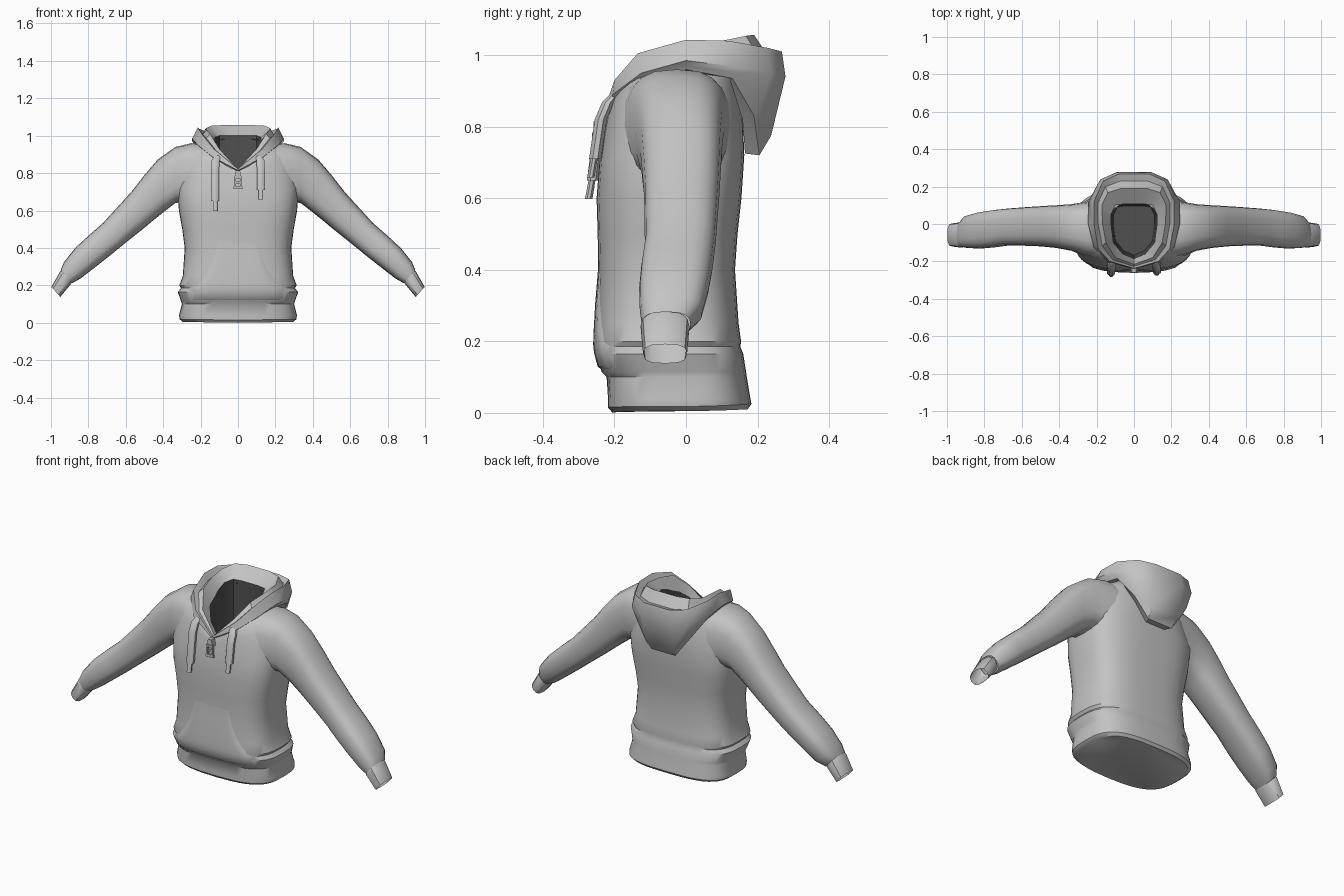
import bpy, bmesh, math
from mathutils import Vector

if "Cube" in bpy.data.objects:
    bpy.data.objects.remove(bpy.data.objects["Cube"])


def material(name, v):
    m = bpy.data.materials.new(name)
    m.diffuse_color = (v, v, v, 1)
    m.use_nodes = True
    m.node_tree.nodes["Principled BSDF"].inputs["Base Color"].default_value = m.diffuse_color
    return m


grey = material("grey_cloth", 0.55)
dark = material("dark_lining", 0.08)


def finish(name, bm, angle=40, mat=grey):
    bmesh.ops.recalc_face_normals(bm, faces=bm.faces[:])
    me = bpy.data.meshes.new(name)
    bm.to_mesh(me)
    bm.free()
    me.materials.append(mat)
    ob = bpy.data.objects.new(name, me)
    bpy.context.collection.objects.link(ob)
    bpy.ops.object.select_all(action='DESELECT')
    ob.select_set(True)
    bpy.context.view_layer.objects.active = ob
    bpy.ops.object.shade_smooth_by_angle(angle=math.radians(angle))
    return ob


def loft(name, rings, cap_start=False, cap_end=False, angle=40, mat=grey):
    """Skin a series of closed rings."""
    bm = bmesh.new()
    vs = [[bm.verts.new(p) for p in r] for r in rings]
    n = len(vs[0])
    for a, b in zip(vs, vs[1:]):
        for i in range(n):
            j = (i + 1) % n
            bm.faces.new((a[i], a[j], b[j], b[i]))
    if cap_start:
        bm.faces.new(vs[0])
    if cap_end:
        bm.faces.new(vs[-1])
    return finish(name, bm, angle, mat)


def unit_ring(n, power):
    """Points of a rounded-square unit ring."""
    pts = []
    for i in range(n):
        a = 2 * math.pi * i / n
        c, s = math.cos(a), math.sin(a)
        pts.append((math.copysign(abs(c) ** (2 / power), c),
                    math.copysign(abs(s) ** (2 / power), s)))
    return pts


# Torso: front z, side z, back z, front y, back y, half width
POWER = 3.1
TORSO = [
    (0.0, 0.005, 0.01, -.205, .172, .295), (.015, .018, .025, -.218, .183, .312),
    (.04, .04, .04, -.218, .180, .315), (.10, .10, .10, -.222, .170, .300),
    (.115, .115, .115, -.236, .168, .305), (.165, .165, .165, -.250, .160, .322),
    (.185, .185, .185, -.252, .152, .304), (.20, .20, .20, -.253, .154, .314),
    (.25, .25, .25, -.250, .147, .295), (.40, .40, .40, -.245, .137, .285),
    (.50, .50, .50, -.247, .144, .298), (.60, .60, .60, -.250, .155, .316),
    (.69, .72, .72, -.243, .163, .325), (.75, .84, .84, -.234, .158, .315),
    (.78, .91, .92, -.226, .140, .285), (.80, .955, .97, -.222, .125, .220),
    (.805, .968, .985, -.212, .115, .150)]


def torso_ring(zf, zs, zb, yf, yb, hw):
    ring = []
    for c, s in unit_ring(40, POWER if zf < .74 else 2.4):
        # the front dips in a V, the back follows a gentle arc
        z = zs - (zs - zf) * (1 - abs(c)) ** .8 if s < 0 else zs + (zb - zs) * s * s
        ring.append((c * hw, (yf + yb) / 2 + s * (yb - yf) / 2, z))
    return ring


loft("torso", [torso_ring(*r) for r in TORSO], cap_start=True)


# Front pocket: a padded panel that follows the torso and fades out at its top
def front_y(x, z):
    for a, b in zip(TORSO, TORSO[1:]):
        if a[0] <= z <= b[0]:
            t = (z - a[0]) / (b[0] - a[0])
            yf, yb, hw = (a[k] + (b[k] - a[k]) * t for k in (3, 4, 5))
            u = max(0, 1 - abs(x / hw) ** POWER) ** (1 / POWER)
            return (yf + yb) / 2 - u * (yb - yf) / 2


POCKET = [(.118, .25), (.13, .255), (.17, .255), (.19, .245), (.215, .215),
          (.25, .185), (.30, .155), (.35, .137), (.39, .127), (.43, .12)]
bm = bmesh.new()
grid = []
for k, (z, w) in enumerate(POCKET):
    row = []
    pad = .007 * min(1, (.42 - z) / .14)
    for i in range(17):
        u = -1 + i / 8
        edge = i in (0, 16) or k == 0
        row.append(bm.verts.new((u * w, front_y(u * w, z) + (.004 if edge else -pad), z)))
    grid.append(row)
for a, b in zip(grid, grid[1:]):
    for i in range(16):
        bm.faces.new((a[i], a[i + 1], b[i + 1], b[i]))
finish("front_pocket", bm)

# Sleeves and cuffs: top x, top z, bottom x, bottom z, front y, back y
SLEEVE = [
    (.15, .955, .26, .66, -.185, .125), (.25, .960, .30, .645, -.168, .116),
    (.335, .940, .335, .640, -.143, .106), (.43, .872, .40, .59, -.128, .100),
    (.50, .79, .45, .55, -.122, .097), (.57, .70, .50, .508, -.117, .093),
    (.72, .535, .62, .412, -.115, .083), (.80, .465, .69, .355, -.125, .075),
    (.87, .40, .76, .30, -.131, .064), (.93, .325, .84, .238, -.129, .045),
    (.948, .282, .887, .211, -.122, .012)]
CUFF = [(.935, .285, .885, .222, -.115, .0), (.950, .276, .892, .208, -.127, .010),
        (.998, .192, .95, .138, -.120, .003)]


def sleeve_ring(side, n, tx, tz, bx, bz, yf, yb):
    mid, half = Vector(((tx + bx) / 2, (tz + bz) / 2)), Vector(((tx - bx) / 2, (tz - bz) / 2))
    ring = []
    for c, s in unit_ring(n, 2.8):
        p = mid + half * s
        ring.append((side * p.x, (yf + yb) / 2 + c * (yb - yf) / 2, p.y))
    return ring


for side, tag in ((-1, "left"), (1, "right")):
    loft(tag + "_sleeve", [sleeve_ring(side, 20, *r) for r in SLEEVE])
    loft(tag + "_cuff", [sleeve_ring(side, 12, *r) for r in CUFF])

# Hood: each row runs from the front centre around to the back, then mirrors
seat = [(0, -.225, .81), (.10, -.20, .86), (.185, -.12, .925), (.205, 0, .955),
        (.19, .12, .94), (.125, .158, .82), (.06, .165, .725)]
bag = [(0, -.235, .81), (.125, -.195, .87), (.20, -.12, .93), (.225, 0, .96),
       (.22, .13, .935), (.155, .19, .83), (.075, .205, .72)]
swell = [(0, -.238, .812), (.13, -.20, .88), (.205, -.122, .94), (.232, 0, .97),
         (.228, .135, .95), (.17, .21, .87), (.09, .238, .775)]
band = [(0, -.240, .815), (.14, -.205, .89), (.215, -.125, .95), (.245, 0, .985),
        (.245, .12, .97), (.18, .238, .95), (.09, .278, .94)]
rim = [(0, -.237, .822), (.13, -.20, .93), (.19, -.135, 1.005), (.215, 0, 1.043),
       (.215, .12, 1.04), (.165, .23, 1.02), (.08, .268, 1.01)]
collar = [(0, -.215, .82), (.10, -.18, .93), (.15, -.10, 1.01), (.168, 0, 1.03),
          (.172, .10, 1.04), (.14, .168, 1.054), (.07, .19, 1.057)]
lip = [(0, -.185, .81), (.06, -.16, .865), (.11, -.10, .925), (.123, 0, .972),
       (.123, .05, .992), (.10, .10, 1.0), (.05, .108, 1.0)]
valley = []
for i, (a, b) in enumerate(zip(rim, collar)):
    m = (Vector(a) + Vector(b)) / 2
    m.z -= (0, .012, .02, .03, .035, .035, .035)[i]
    valley.append(tuple(m))


def mirrored(row):
    return row + [(-x, y, z) for x, y, z in reversed(row[1:])]


loft("hood", [mirrored(r) for r in (seat, bag, swell, band, rim, valley, collar, lip)], angle=38)

# Dark lining inside the neck opening
loft("neck_lining", [mirrored(lip),
                     mirrored([(x, y, z - .08) for x, y, z in lip]),
                     mirrored([(x * .9, y * .9, .62) for x, y, z in lip])],
     cap_end=True, mat=dark)


# Drawstrings with narrow tips
def tube(name, path, radii, sides=8):
    rings = []
    for (x, y, z), r in zip(path, radii):
        rings.append([(x + r * math.cos(2 * math.pi * (i + .5) / sides),
                       y + r * .8 * math.sin(2 * math.pi * (i + .5) / sides), z)
                      for i in range(sides)])
    loft(name, rings, True, True)


for side, tag, end, ye in ((-1, "left", .65, -.260), (1, "right", .71, -.254)):
    x = side * .122
    tube(tag + "_drawstring", [(side * .105, -.19, .90), (side * .12, -.218, .868),
                               (x, -.238, .82), (x, ye, end)], (.018, .023, .023, .023))
    tube(tag + "_drawstring_tip", [(x, ye - .001, end + .01), (x, ye - .012, end - .052)],
         (.013, .014))


# Zip slider and its pull
def box(name, center, size, taper=1):
    bm = bmesh.new()
    bmesh.ops.create_cube(bm, size=1)
    for v in bm.verts:
        k = taper if v.co.z > 0 else 1
        v.co = Vector(center) + Vector((v.co.x * size[0] * k, v.co.y * size[1], v.co.z * size[2]))
    finish(name, bm, 30)


box("zip_slider", (0, -.244, .795), (.036, .03, .04), .6)
for s, tag in ((-1, "left"), (1, "right")):
    box("zip_pull_" + tag + "_bar", (s * .016, -.256, .748), (.011, .012, .066))
box("zip_pull_base", (0, -.256, .721), (.046, .013, .014))
box("zip_pull_top", (0, -.256, .778), (.04, .014, .012))
box("zip_pull_middle", (0, -.256, .75), (.03, .01, .01))
